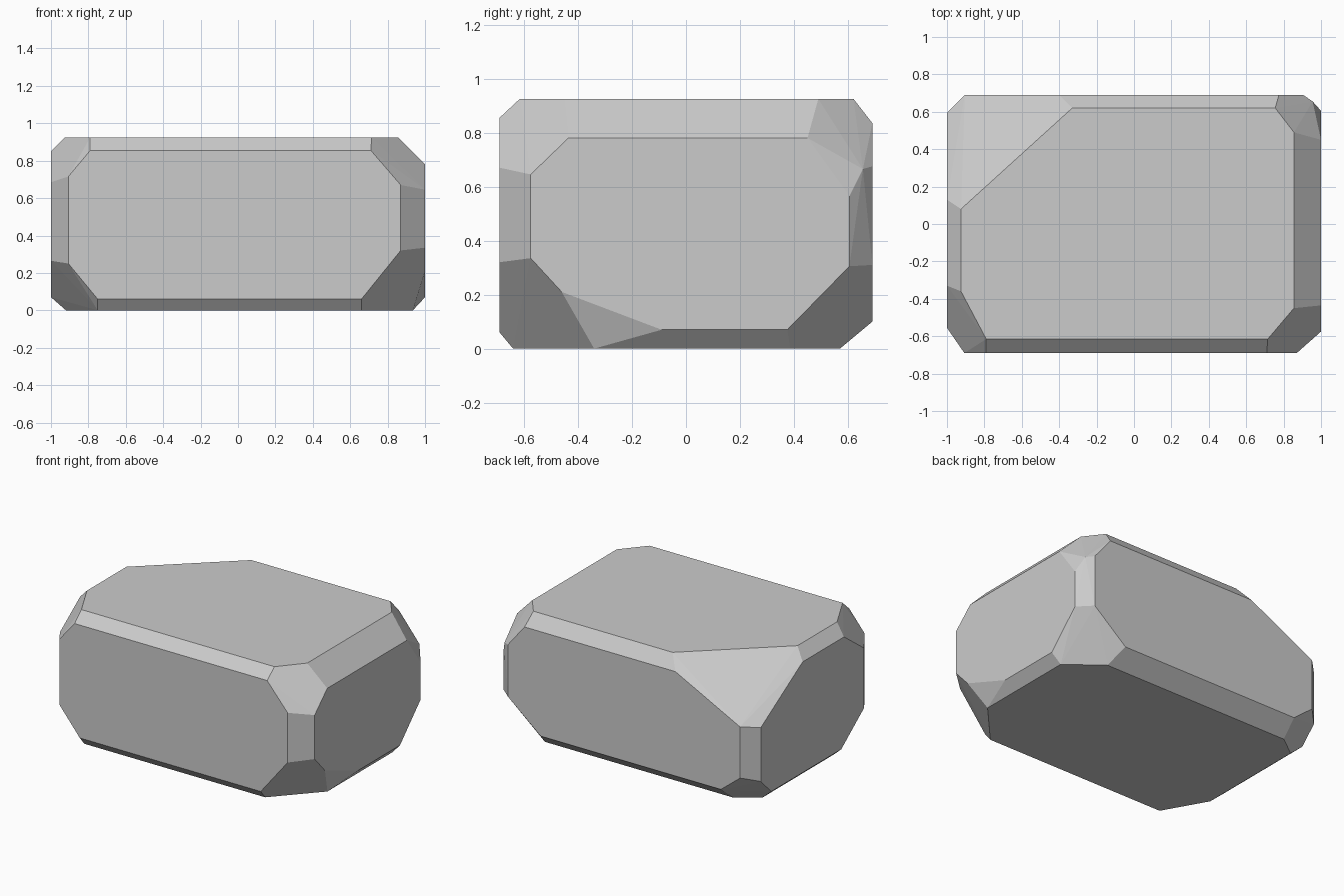
import bpy, bmesh, math

if "Cube" in bpy.data.objects:
    bpy.data.objects.remove(bpy.data.objects["Cube"])

# Half extents and height of the boulder
HX, HY, HZ = 1.0, 0.69, 0.925

# Outline of each flat side, in the two axes lying in that side
front = [(-.79, .855), (.71, .855), (.87, .67), (.87, .32),
         (.66, .06), (-.75, .06), (-.907, .25), (-.907, .715)]
back = [(-.40, .835), (.775, .835), (.905, .675), (.905, .31),
        (.65, .10), (-.755, .10), (-.905, .22), (-.905, .58)]
right = [(-.435, .78), (.45, .78), (.605, .565), (.605, .305), (.375, .07),
         (-.09, .07), (-.46, .21), (-.575, .335), (-.575, .645)]
left = [(-.33, .85), (.13, .85), (.595, .565), (.595, .185),
        (.48, .07), (-.30, .07), (-.555, .265), (-.555, .685)]
top = [(-.33, .62), (.755, .62), (.855, .49), (.855, -.45),
       (.715, -.615), (-.79, -.615), (-.925, -.36), (-.925, .08)]
bottom = [(.70, .57), (.935, .386), (.935, -.34), (.66, -.64),
          (-.75, -.64), (-.92, -.34), (-.92, .46), (-.77, .57)]

points = [(a, -HY, b) for a, b in front] + [(a, HY, b) for a, b in back]
points += [(HX, a, b) for a, b in right] + [(-HX, a, b) for a, b in left]
points += [(a, b, HZ) for a, b in top] + [(a, b, 0) for a, b in bottom]
points.append((.955, .655, .665))  # chipped corner at the back right

# Wrap the sides with chamfers and merge the flat areas
bm = bmesh.new()
for p in points:
    bm.verts.new(p)
bmesh.ops.convex_hull(bm, input=bm.verts[:])
bmesh.ops.dissolve_limit(bm, angle_limit=math.radians(1),
                         verts=bm.verts[:], edges=bm.edges[:])
bmesh.ops.recalc_face_normals(bm, faces=bm.faces[:])

mesh = bpy.data.meshes.new("boulder")
bm.to_mesh(mesh)
bm.free()
boulder = bpy.data.objects.new("boulder", mesh)
bpy.context.collection.objects.link(boulder)

# Plain grey stone
stone = bpy.data.materials.new("grey stone")
stone.diffuse_color = (0.6, 0.6, 0.6, 1)
stone.use_nodes = True
stone.node_tree.nodes["Principled BSDF"].inputs["Base Color"].default_value = stone.diffuse_color
mesh.materials.append(stone)
